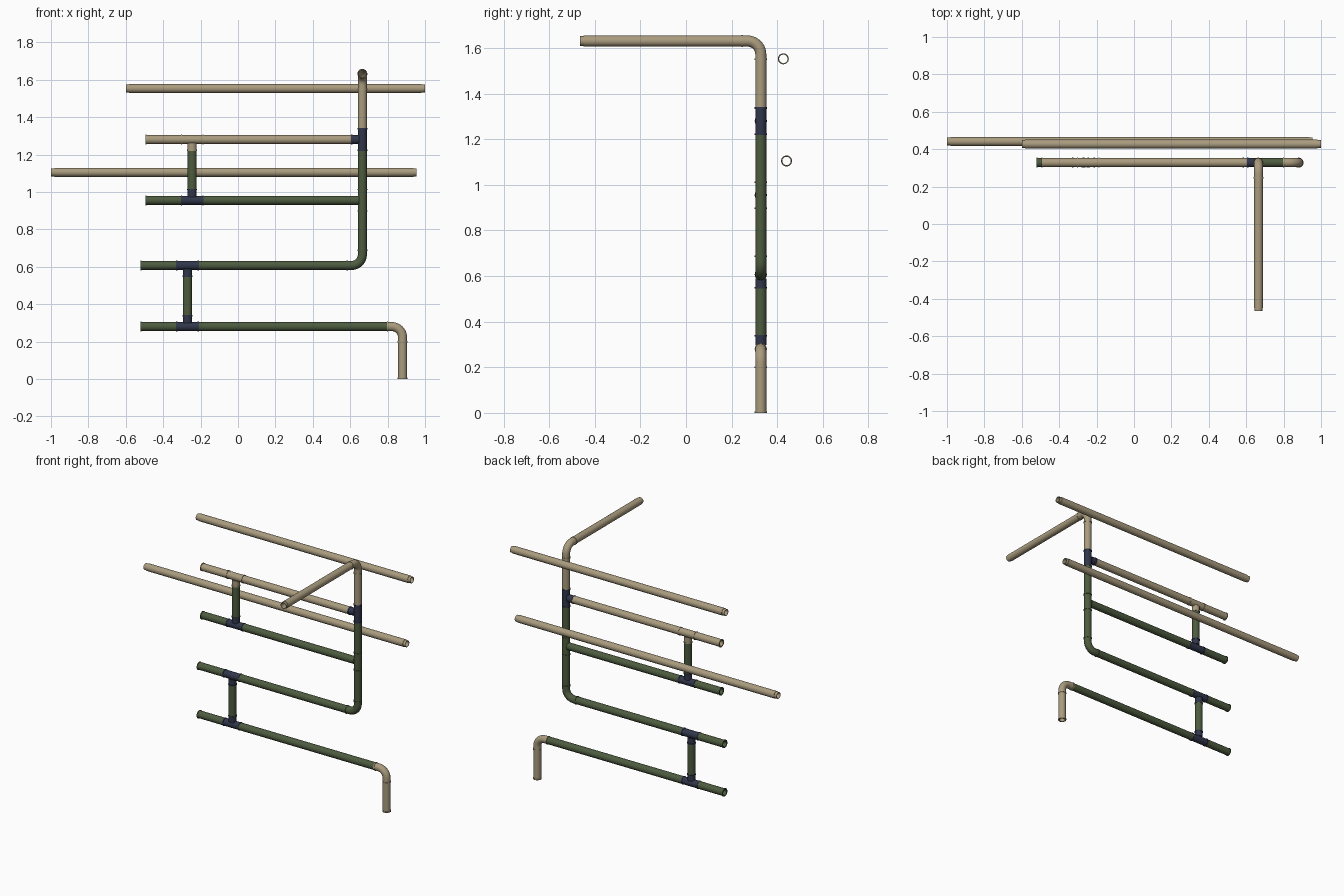
import bpy, bmesh, math
from mathutils import Vector

cube = bpy.data.objects.get("Cube")
if cube:
    bpy.data.objects.remove(cube, do_unlink=True)

R, BORE, SPIGOT, COLLAR = 0.0242, 0.0185, 0.0215, 0.0268
SIDES = 24
WALL_Y = 0.328


def material(name, colour):
    m = bpy.data.materials.new(name)
    m.use_nodes = True
    m.diffuse_color = (*colour, 1)
    m.node_tree.nodes["Principled BSDF"].inputs["Base Color"].default_value = (*colour, 1)
    return m


TAN = material("tan plastic", (0.40, 0.33, 0.21))
GREEN = material("dark green plastic", (0.075, 0.105, 0.05))
NAVY = material("navy plastic", (0.03, 0.037, 0.07))


def sweep(bm, path):
    """Hollow tube through (point, direction, radius) stations."""
    first, last = path[0][1], path[-1][1]
    side = first.cross(last)
    if side.length < 0.01:
        side = first.orthogonal()
    side.normalize()
    stations = path + [(p, d, BORE) for p, d, r in reversed(path)]
    rings = []
    for p, d, r in stations:
        up = d.cross(side).normalized()
        angles = [math.tau * i / SIDES for i in range(SIDES)]
        rings.append([bm.verts.new(p + r * (side * math.cos(a) + up * math.sin(a))) for a in angles])
    for k, ring in enumerate(rings):
        nxt = rings[(k + 1) % len(rings)]
        for i in range(SIDES):
            j = (i + 1) % SIDES
            bm.faces.new((ring[i], ring[j], nxt[j], nxt[i]))


def finish(name, bm, mat):
    bmesh.ops.remove_doubles(bm, verts=bm.verts, dist=1e-5)
    bmesh.ops.recalc_face_normals(bm, faces=bm.faces)
    me = bpy.data.meshes.new(name)
    bm.to_mesh(me)
    bm.free()
    me.materials.append(mat)
    for f in me.polygons:
        f.use_smooth = True
    me.set_sharp_from_angle(angle=math.radians(35))
    bpy.context.collection.objects.link(bpy.data.objects.new(name, me))


def straight(a, b, start=None, end=None, length=0.015):
    """Stations of a straight run; start and end give a different end radius."""
    a, b = Vector(a), Vector(b)
    d = (b - a).normalized()
    path = [(a, d, start or R)]
    if start:
        path += [(a + d * length, d, start), (a + d * length, d, R)]
    if end:
        path += [(b - d * length, d, R), (b - d * length, d, end)]
    return path + [(b, d, end or R)]


def pipe(name, a, b, mat, start=None, end=None, length=0.015):
    bm = bmesh.new()
    sweep(bm, straight(a, b, start, end, length))
    finish(name, bm, mat)


def tee(name, centre, run, branch, mat, socket=True):
    c, run, branch = Vector(centre), Vector(run), Vector(branch)
    half = 0.061
    bm = bmesh.new()
    sweep(bm, straight(c - run * half, c + run * half, COLLAR, COLLAR, 0.007))
    sweep(bm, straight(c + branch * BORE, c + branch * half, None, COLLAR if socket else None, 0.007))
    finish(name, bm, mat)


def elbow(name, corner, da, db, mat, reach=0.084, bend=0.058):
    """Bend joining the arms that leave the corner along da and db."""
    c, da, db = Vector(corner), Vector(da), Vector(db)
    lip = 0.007
    path = [(c + da * reach, -da, COLLAR), (c + da * (reach - lip), -da, COLLAR),
            (c + da * (reach - lip), -da, R)]
    centre = c + (da + db) * bend
    for i in range(11):
        t = math.pi / 2 * i / 10
        p = centre - db * bend * math.cos(t) - da * bend * math.sin(t)
        path.append((p, db * math.sin(t) - da * math.cos(t), R))
    path += [(c + db * (reach - lip), db, R), (c + db * (reach - lip), db, COLLAR),
             (c + db * reach, db, COLLAR)]
    bm = bmesh.new()
    sweep(bm, path)
    finish(name, bm, mat)


def at(x, z):
    return (x, WALL_Y, z)


X, UP, DOWN, LEFTWARD, FRONT = (1, 0, 0), (0, 0, 1), (0, 0, -1), (-1, 0, 0), (0, -1, 0)
Z1, Z2, Z3, Z4, TOP = 0.28, 0.607, 0.955, 1.28, 1.631
RISER, FOOT, LOW, HIGH = 0.665, 0.88, -0.27, -0.245
T, E = 0.061, 0.084

# Foot and lowest pipe
pipe("foot_pipe", at(FOOT, 0), at(FOOT, Z1 - E), TAN, start=COLLAR, length=0.007)
elbow("foot_elbow", at(FOOT, Z1), DOWN, LEFTWARD, TAN)
pipe("lowest_pipe_end", at(-0.52, Z1), at(LOW - T, Z1), GREEN, start=COLLAR, length=0.005)
pipe("lowest_pipe", at(LOW + T, Z1), at(FOOT - E, Z1), GREEN)

# Lower link between two pipes
tee("lower_link_bottom_tee", at(LOW, Z1), X, UP, NAVY)
pipe("lower_link", at(LOW, Z1 + T), at(LOW, Z2 - T), GREEN)
tee("lower_link_top_tee", at(LOW, Z2), X, DOWN, NAVY)
pipe("second_pipe_end", at(-0.52, Z2), at(LOW - T, Z2), GREEN, start=COLLAR, length=0.005)
pipe("second_pipe", at(LOW + T, Z2), at(RISER - E, Z2), GREEN)

# Riser
elbow("riser_bottom_elbow", at(RISER, Z2), LEFTWARD, UP, GREEN)
pipe("riser_lower", at(RISER, Z2 + E), at(RISER, Z3 - T), GREEN)
tee("riser_green_tee", at(RISER, Z3), UP, LEFTWARD, GREEN, socket=False)
pipe("riser_middle", at(RISER, Z3 + T), at(RISER, Z4 - T), GREEN)
tee("riser_navy_tee", at(RISER, Z4), UP, LEFTWARD, NAVY)
pipe("riser_upper", at(RISER, Z4 + T), at(RISER, TOP - E), TAN)
elbow("riser_top_elbow", at(RISER, TOP), DOWN, FRONT, TAN)
pipe("front_arm", (RISER, WALL_Y - E, TOP), (RISER, -0.465, TOP), TAN, end=SPIGOT)

# Third and fourth pipes with the upper link
pipe("third_pipe_end", at(-0.495, Z3), at(HIGH - T, Z3), GREEN, start=COLLAR, length=0.005)
pipe("third_pipe", at(HIGH + T, Z3), at(RISER - T, Z3), GREEN)
tee("upper_link_bottom_tee", at(HIGH, Z3), X, UP, NAVY)
pipe("upper_link", at(HIGH, Z3 + T), at(HIGH, Z4 - T), GREEN)
tee("upper_link_top_tee", at(HIGH, Z4), X, DOWN, TAN)
pipe("fourth_pipe_end", at(-0.495, Z4), at(HIGH - T, Z4), TAN, start=COLLAR, length=0.005)
pipe("fourth_pipe", at(HIGH + T, Z4), at(RISER - T, Z4), TAN)

# Loose pipes behind
pipe("upper_back_pipe", (-0.6, 0.427, 1.553), (1.0, 0.427, 1.553), TAN, SPIGOT, SPIGOT, 0.018)
pipe("lower_back_pipe", (-1.0, 0.441, 1.105), (0.955, 0.441, 1.105), TAN, SPIGOT, SPIGOT, 0.018)
